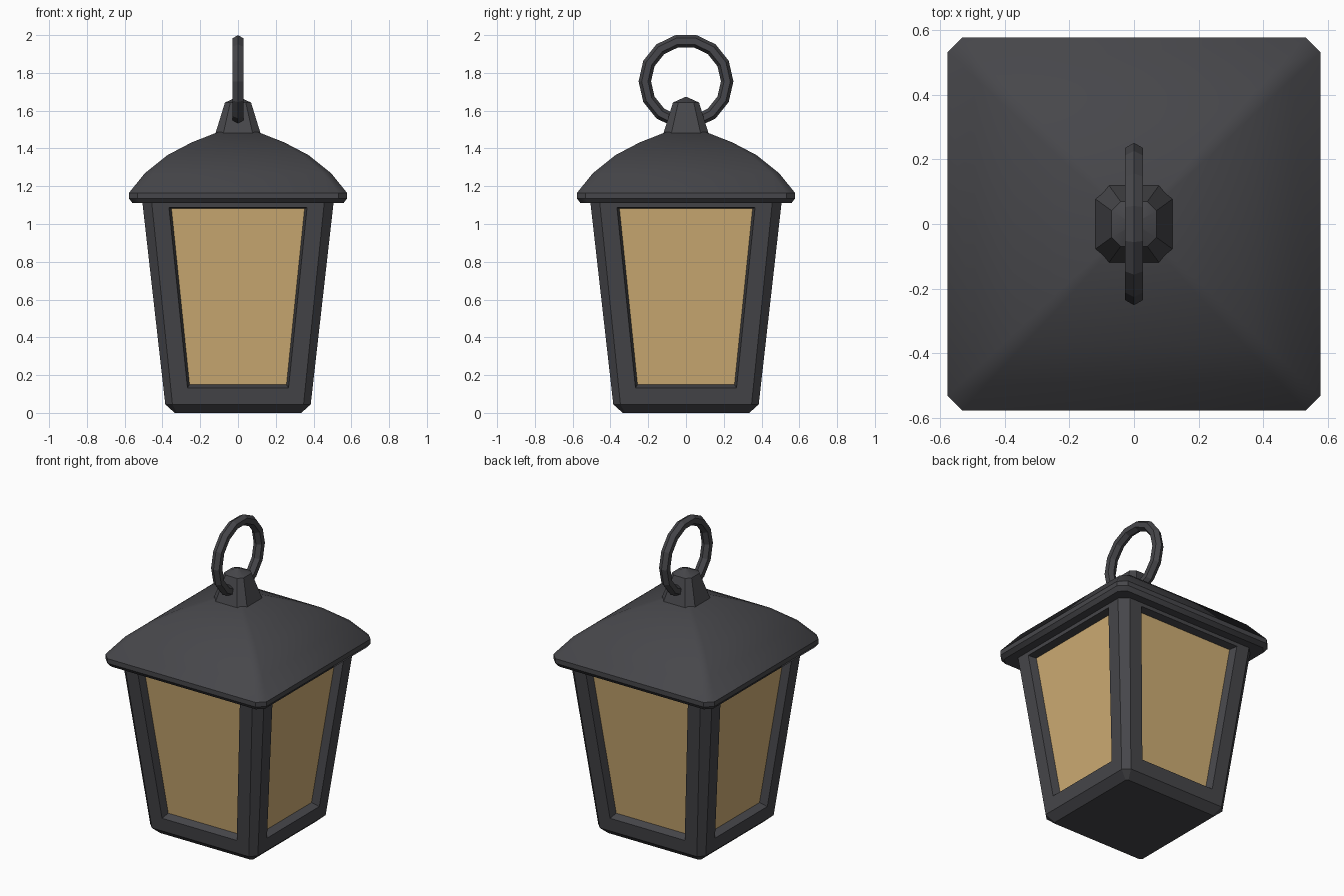
import bpy, bmesh, math

if "Cube" in bpy.data.objects:
    bpy.data.objects.remove(bpy.data.objects["Cube"])


def material(name, rgb):
    m = bpy.data.materials.new(name)
    m.diffuse_color = (*rgb, 1)
    m.use_nodes = True
    m.node_tree.nodes["Principled BSDF"].inputs["Base Color"].default_value = m.diffuse_color
    return m


iron = material("dark iron", (0.062, 0.062, 0.069))
amber = material("amber glass", (0.62, 0.42, 0.175))


def chamfered_square(h, c):
    """Corners of a square of half width h with corners cut by c."""
    a = h - c
    return [(a, -h), (h, -a), (h, a), (a, h), (-a, h), (-h, a), (-h, -a), (-a, -h)]


def loft(bm, rings):
    """Skin a stack of (half width, corner cut, z) sections and cap the ends."""
    rows = [[bm.verts.new((x, y, z)) for x, y in chamfered_square(h, c)] for h, c, z in rings]
    for a, b in zip(rows, rows[1:]):
        for i in range(8):
            j = (i + 1) % 8
            bm.faces.new((a[i], a[j], b[j], b[i]))
    bm.faces.new(rows[0][::-1])
    bm.faces.new(rows[-1])
    bm.normal_update()


def finish(name, bm, mats, angle):
    mesh = bpy.data.meshes.new(name)
    bm.to_mesh(mesh)
    bm.free()
    for m in mats:
        mesh.materials.append(m)
    ob = bpy.data.objects.new(name, mesh)
    bpy.context.collection.objects.link(ob)
    smooth(ob, angle)


def smooth(ob, angle):
    bpy.ops.object.select_all(action='DESELECT')
    ob.select_set(True)
    bpy.context.view_layer.objects.active = ob
    bpy.ops.object.shade_smooth_by_angle(angle=math.radians(angle))


# Tapered lantern body with a recessed glass pane in each side
bm = bmesh.new()
loft(bm, [(0.335, 0.012, 0), (0.385, 0.038, 0.045), (0.513, 0.05, 1.175)])
for side in [f for f in bm.faces if f.calc_area() > 0.5 and abs(f.normal.z) < 0.5]:
    bmesh.ops.inset_region(bm, faces=[side], thickness=0.088, use_even_offset=True)
    bmesh.ops.inset_region(bm, faces=[side], thickness=0.012, depth=-0.05, use_even_offset=True)
    side.material_index = 1
finish("lantern_body", bm, [iron, amber], 20)

# Curved hipped roof with a rolled rim
bm = bmesh.new()
loft(bm, [(0.558, 0.04, 1.11), (0.577, 0.046, 1.135), (0.577, 0.046, 1.165),
          (0.492, 0.04, 1.27), (0.373, 0.033, 1.365), (0.245, 0.025, 1.432),
          (0.105, 0.012, 1.487)])
finish("roof", bm, [iron], 35)

# Eight-sided knob with a shallow pointed cap
bm = bmesh.new()
loft(bm, [(0.12, 0.042, 1.478), (0.069, 0.028, 1.643), (0.003, 0.001, 1.673)])
finish("knob", bm, [iron], 20)

# Hanging ring
bpy.ops.mesh.primitive_torus_add(major_radius=0.218, minor_radius=0.033, major_segments=14,
                                 minor_segments=6, location=(0, 0, 1.755),
                                 rotation=(math.pi / 2, 0, math.pi / 2))
ring = bpy.context.object
ring.name = "hanging_ring"
ring.data.materials.append(iron)
smooth(ring, 20)
